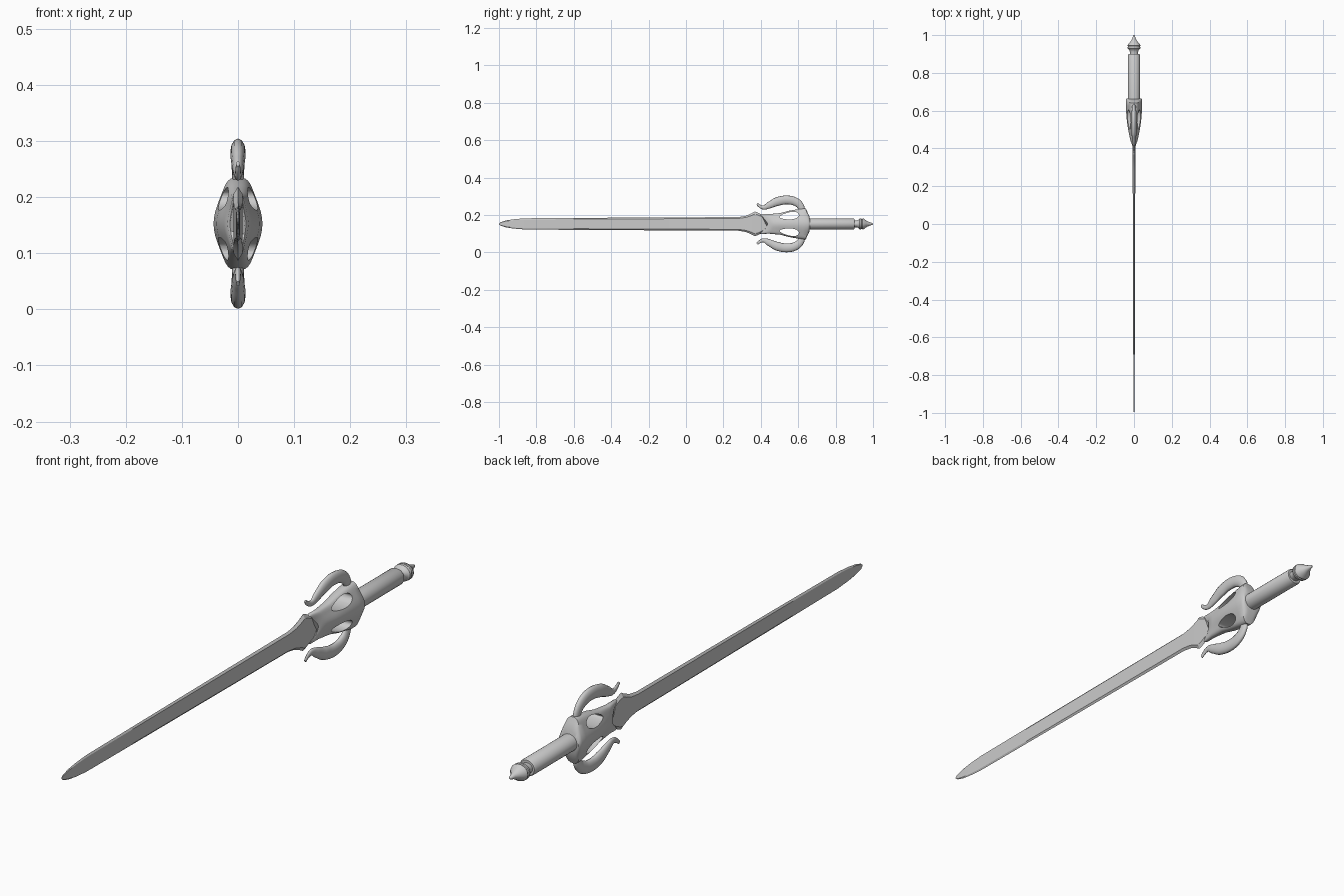
import bpy, bmesh, math
from mathutils import Matrix

if "Cube" in bpy.data.objects:
    bpy.data.objects.remove(bpy.data.objects["Cube"])

ZC = 0.1525  # height of the sword's long axis


def activate(ob):
    bpy.ops.object.select_all(action='DESELECT')
    ob.select_set(True)
    bpy.context.view_layer.objects.active = ob


def smooth(ob, deg=35):
    activate(ob)
    bpy.ops.object.shade_smooth_by_angle(angle=math.radians(deg))


def loft(name, rings):
    """Skin a list of equal-length closed rings and cap both ends."""
    bm = bmesh.new()
    vr = [[bm.verts.new(p) for p in r] for r in rings]
    n = len(vr[0])
    for a, b in zip(vr, vr[1:]):
        for i in range(n):
            bm.faces.new((a[i], a[(i + 1) % n], b[(i + 1) % n], b[i]))
    bm.faces.new(vr[0])
    bm.faces.new(vr[-1])
    bmesh.ops.recalc_face_normals(bm, faces=bm.faces)
    me = bpy.data.meshes.new(name)
    bm.to_mesh(me)
    bm.free()
    ob = bpy.data.objects.new(name, me)
    bpy.context.collection.objects.link(ob)
    return ob


def turned(name, profile, n=24):
    """Lathe (y, x radius, z radius) stations about the long axis."""
    ang = [2 * math.pi * i / n for i in range(n)]
    ob = loft(name, [[(rx * math.sin(a), y, ZC + rz * math.cos(a)) for a in ang]
                     for y, rx, rz in profile])
    smooth(ob)


# Blade: flat hexagonal section with thin bevelled edges (y, half width, half thickness)
blade = [(-1, .001, .0006), (-.99, .010, .002), (-.96, .019, .0028), (-.92, .025, .003),
         (-.86, .030, .0035), (-.5, .0325, .0045), (.28, .0365, .007), (.32, .043, .0075),
         (.35, .056, .008), (.368, .066, .008), (.385, .060, .008), (.41, .045, .008), (.47, .035, .008)]
ob = loft("blade", [[(0, y, ZC + h), (t, y, ZC + h * .8), (t, y, ZC - h * .8),
                     (0, y, ZC - h), (-t, y, ZC - h * .8), (-t, y, ZC + h * .8)]
                    for y, h, t in blade])
smooth(ob, 15)

# Guard: ribbed shell, curved at the front lip and back (y, half height, half width, sweep)
guard = [(.435, .050, .013, .040), (.440, .054, .017, .038), (.47, .052, .023, .028),
         (.51, .058, .030, .005), (.55, .070, .035, 0), (.59, .077, .038, 0),
         (.625, .083, .040, 0), (.650, .083, .040, .010), (.660, .066, .038, .012),
         (.664, .040, .035, .004)]
N = 48
rings = []
for y, h, w, c in guard:
    ring = []
    for i in range(N):
        a = 2 * math.pi * i / N
        ca, sa = math.cos(a), math.sin(a)
        rib = 1 + .09 * math.cos(4 * a)
        x = math.copysign(abs(sa) ** .85, sa) * w * rib
        ring.append((x, y - c * ca * ca, ZC + h * ca))
    rings.append(ring)
body = loft("guard", rings)

# Teardrop openings through the guard, one above and one below
for s in (1, -1):
    pts = []
    for i in range(28):
        a = 2 * math.pi * i / 28
        pts.append((.052 * math.cos(a), .019 * math.sin(a) * (1 + .3 * math.cos(a))))
    cut = loft("opening_cutter", [[(x, p, q) for p, q in pts] for x in (-.1, .1)])
    cut.data.transform(Matrix.Translation((0, .552, ZC + s * .043)) @
                       Matrix.Rotation(s * math.radians(7), 4, 'X'))
    mod = body.modifiers.new("opening", 'BOOLEAN')
    mod.operation = 'DIFFERENCE'
    mod.solver = 'EXACT'
    mod.object = cut
    activate(body)
    bpy.ops.object.modifier_apply(modifier=mod.name)
    bpy.data.objects.remove(cut)
smooth(body, 40)

# Horns: tapered curls above and below (y, offset from axis, radius)
horn = [(.622, .062, .016), (.612, .095, .019), (.588, .117, .022), (.545, .128, .0235),
        (.49, .120, .0235), (.445, .100, .018), (.415, .088, .011), (.393, .096, .008),
        (.380, .107, .006)]
for name, s in (("upper_horn", 1), ("lower_horn", -1)):
    cu = bpy.data.curves.new(name, 'CURVE')
    cu.dimensions = '3D'
    cu.bevel_depth = 1
    cu.bevel_resolution = 4
    cu.use_fill_caps = True
    sp = cu.splines.new('BEZIER')
    sp.resolution_u = 6
    sp.bezier_points.add(len(horn) - 1)
    for bp, (y, d, r) in zip(sp.bezier_points, horn):
        bp.co = (0, y, ZC + s * d)
        bp.radius = r
        bp.handle_left_type = bp.handle_right_type = 'AUTO'
    ob = bpy.data.objects.new(name, cu)
    ob.scale.x = .58
    bpy.context.collection.objects.link(ob)

# Grip and pommel
turned("grip", [(.64, .032, .030), (.895, .032, .030), (.90, .029, .027)])
turned("pommel", [(.895, .022, .018), (.912, .022, .018), (.922, .026, .022), (.928, .033, .029),
                  (.936, .034, .030), (.938, .031, .027), (.942, .031, .027), (.944, .034, .030),
                  (.952, .031, .027), (.965, .019, .017), (.98, .010, .010), (.996, .005, .005),
                  (1.0, .001, .001)])
